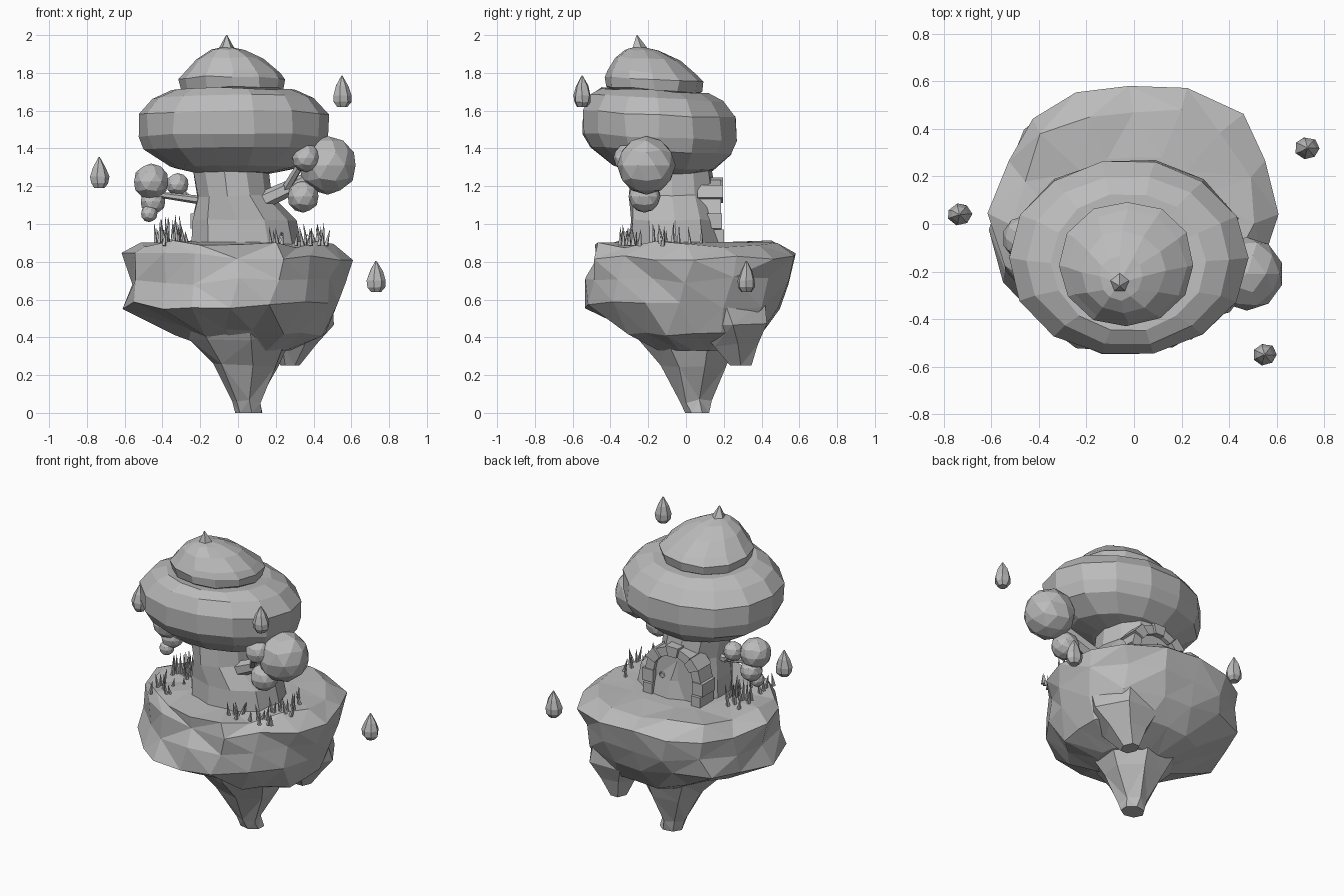
import bpy, bmesh, math, random
from mathutils import Vector

if "Cube" in bpy.data.objects:
    bpy.data.objects.remove(bpy.data.objects["Cube"])

random.seed(4)
GREY = bpy.data.materials.new("stone_grey")
GREY.diffuse_color = (0.5, 0.5, 0.5, 1)
GREY.use_nodes = True
GREY.node_tree.nodes["Principled BSDF"].inputs["Base Color"].default_value = GREY.diffuse_color


def finish(name, bm):
    bmesh.ops.recalc_face_normals(bm, faces=bm.faces)
    mesh = bpy.data.meshes.new(name)
    bm.to_mesh(mesh)
    bm.free()
    mesh.materials.append(GREY)
    ob = bpy.data.objects.new(name, mesh)
    bpy.context.collection.objects.link(ob)
    return ob


def loft(name, rings, n, jitter=0.0, radii=None, split=False, start=0.0):
    """Stack of rings (z, centre x, centre y, radius x, radius y), capped at both ends."""
    bm = bmesh.new()
    rows = []
    for k, (z, cx, cy, rx, ry) in enumerate(rings):
        row = []
        for i in range(n):
            a = start + math.tau * i / n
            r = radii[i] if radii else 1.0
            j = jitter if 0 < k < len(rings) - 1 else 0
            row.append(bm.verts.new((cx + rx * r * math.cos(a) + random.uniform(-j, j),
                                     cy + ry * r * math.sin(a) + random.uniform(-j, j),
                                     z + random.uniform(-j, j))))
        rows.append(row)
    for lo, hi in zip(rows, rows[1:]):
        for i in range(n):
            bm.faces.new((lo[i], lo[(i + 1) % n], hi[(i + 1) % n], hi[i]))
    bm.faces.new(rows[0])
    bm.faces.new(rows[-1])
    if split:
        bmesh.ops.triangulate(bm, faces=bm.faces[:])
    return finish(name, bm)


def ball(name, centre, r):
    """Faceted foliage clump."""
    bm = bmesh.new()
    bmesh.ops.create_icosphere(bm, subdivisions=2, radius=r)
    bmesh.ops.dissolve_limit(bm, angle_limit=math.radians(21), verts=bm.verts, edges=bm.edges)
    bmesh.ops.translate(bm, verts=bm.verts, vec=centre)
    return finish(name, bm)


def rod(name, a, b, r1, r2, n=6):
    """Tapered straight bar from a to b."""
    a, b = Vector(a), Vector(b)
    bm = bmesh.new()
    bmesh.ops.create_cone(bm, cap_ends=True, segments=n, radius1=r1, radius2=r2, depth=(b - a).length)
    bm.transform((b - a).to_track_quat('Z', 'Y').to_matrix().to_4x4())
    bmesh.ops.translate(bm, verts=bm.verts, vec=(a + b) / 2)
    return finish(name, bm)


def slab(name, outline, y0, y1):
    """Outline in the x-z plane extruded along y."""
    bm = bmesh.new()
    f = bm.faces.new([bm.verts.new((x, y0, z)) for x, z in outline])
    ext = bmesh.ops.extrude_face_region(bm, geom=[f])
    verts = [v for v in ext['geom'] if isinstance(v, bmesh.types.BMVert)]
    bmesh.ops.translate(bm, verts=verts, vec=(0, y1 - y0, 0))
    return finish(name, bm)


# Floating rock with its flat top
outline = [.61, .62, .63, .60, .56, .59, .62, .57, .60, .59, .57, .56, .56, .59, .54, .57]
loft("island_rock", [
    (.33, .08, .04, .32, .34), (.43, .08, .04, .66, .62), (.57, -.03, -.02, .95, .95),
    (.70, -.01, .01, .95, .94), (.83, 0, .04, 1, .94), (.895, -.01, 0, .86, .83),
    (.905, 0, 0, .5, .5)], 16, .022, outline, True)
# Hanging points below the rock
loft("main_spike", [(.0, .06, .06, .075, .065), (.06, .045, .05, .085, .08), (.25, .04, .04, .18, .17),
                    (.38, .02, .01, .27, .25), (.5, .0, .0, .34, .32)], 7, .012, None, True, .4)
loft("side_spike", [(.25, .275, .29, .05, .065), (.36, .29, .27, .12, .13), (.47, .28, .24, .22, .22),
                    (.6, .25, .2, .25, .25)], 6, .01, None, True)

# Trunk
loft("trunk", [(.87, .04, -.05, .3, .26), (1.02, .03, -.06, .28, .24), (1.15, -.02, -.07, .2, .23),
               (1.34, -.05, -.08, .205, .21)], 11, .008)


def cap(name, rings, n, tilt):
    """Mushroom-like cap leaning slightly so that its front is higher."""
    ob = loft(name, rings, n, .006)
    for v in ob.data.vertices:
        v.co.z -= (v.co.y + .15) * tilt


# Two stacked caps and the tip
cap("large_cap", [(1.27, -.02, -.12, .2, .17), (1.30, -.02, -.12, .34, .27), (1.39, -.025, -.13, .47, .38),
                  (1.46, -.025, -.14, .505, .415), (1.58, -.025, -.145, .505, .415),
                  (1.665, -.025, -.15, .43, .36), (1.705, -.025, -.16, .33, .29),
                  (1.70, -.025, -.17, .2, .2)], 14, .05)
cap("small_cap", [(1.68, -.03, -.17, .23, .2), (1.71, -.03, -.17, .275, .25), (1.765, -.03, -.17, .285, .265),
                  (1.80, -.03, -.18, .25, .24), (1.87, -.045, -.2, .175, .175),
                  (1.915, -.055, -.225, .09, .095), (1.93, -.06, -.24, .03, .03)], 12, .06)
rod("cap_tip", (-.06, -.245, 1.89), (-.06, -.26, 2.0), .065, .003, 5)

# Arched door at the back with stone surround
DX, DZ, SPRING = -.035, .9, 1.055
arc = [(math.cos(math.pi * i / 8), math.sin(math.pi * i / 8)) for i in range(9)]
panel = [(DX + .145 * c, SPRING + .135 * s) for c, s in arc]
slab("door", [(DX + .145, DZ)] + panel + [(DX - .145, DZ)], .05, .16)
for i in range(7):
    a0, a1 = (math.pi * (i + t) / 7 for t in (.02, .98))
    r = .2 + .012 * (i % 2)
    slab("arch_stone", [(DX + q * math.cos(a), SPRING + q * .92 * math.sin(a))
                        for q, a in ((.14, a0), (r, a0), (r, a1), (.14, a1))], .06, .185 + .012 * (i % 2))
for side in (-1, 1):
    for k in range(2):
        w = .205 + .012 * k
        x0, x1 = DX + side * .14, DX + side * w
        z = DZ - .01 + k * .085
        slab("jamb_stone", [(x0, z), (x1, z), (x1, z + .08), (x0, z + .08)], .06, .2 - .01 * k)

# Ring handle on the door
bm = bmesh.new()
pts = [[bm.verts.new((.055 + (.017 + .005 * math.cos(b)) * math.cos(a), .165 + .005 * math.sin(b),
                      1.03 + (.017 + .005 * math.cos(b)) * math.sin(a)))
        for b in (0, math.tau / 4, math.tau / 2, math.tau * .75)] for a in [math.tau * i / 8 for i in range(8)]]
for i in range(8):
    for j in range(4):
        p, q = pts[i], pts[(i + 1) % 8]
        bm.faces.new((p[j], q[j], q[(j + 1) % 4], p[(j + 1) % 4]))
finish("door_handle", bm)

# Side branches with foliage
rod("right_branch", (.08, -.17, 1.10), (.42, -.21, 1.26), .05, .035)
rod("right_twig", (.25, -.2, 1.18), (.34, -.3, 1.33), .025, .02)
rod("left_branch", (-.15, -.06, 1.12), (-.45, -.06, 1.16), .025, .015)
rod("left_twig", (-.24, -.05, 1.12), (-.32, -.03, 1.2), .014, .012)
for c, r in [((.475, -.21, 1.31), .155), ((.36, -.31, 1.35), .075), ((.345, -.22, 1.145), .085),
             ((-.46, -.06, 1.225), .095), ((-.45, -.03, 1.12), .068), ((-.32, -.03, 1.21), .06),
             ((-.47, -.06, 1.055), .045)]:
    ball("foliage", c, r)

# Grass blades around the trunk
def blades(count, xr, yr, hr):
    for _ in range(count):
        x, y, h = random.uniform(*xr), random.uniform(*yr), random.uniform(*hr)
        lean = random.uniform(-.02, .02)
        rod("grass_blade", (x, y, .885), (x + lean, y + lean / 2, .9 + h), .013, .001, 4)


blades(14, (-.45, -.27), (-.1, .1), (.06, .15))
blades(10, (-.42, -.25), (-.38, -.15), (.04, .1))
blades(14, (.12, .47), (-.36, -.22), (.04, .09))
blades(12, (.35, .47), (-.2, .15), (.06, .11))

# Drifting crystals
for x, y, z in [(-.735, .04, 1.19), (.55, -.55, 1.62), (.73, .32, .64)]:
    loft("floating_crystal", [(z, x, y, .028, .028), (z + .025, x, y, .048, .045), (z + .06, x, y, .052, .047),
                              (z + .11, x, y, .035, .032), (z + .165, x, y, .003, .003)], 7, .003)
